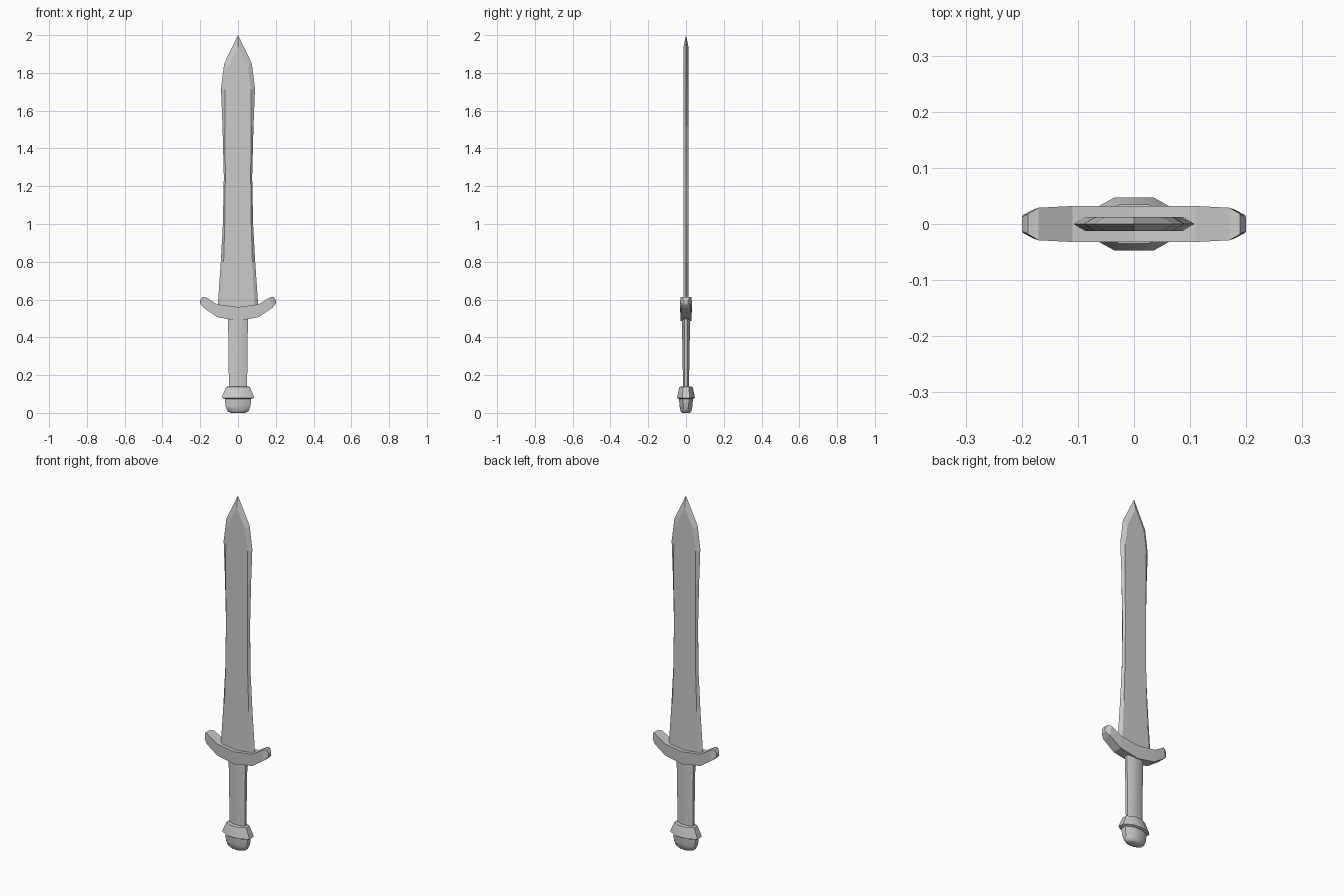
import bpy, bmesh, math

if "Cube" in bpy.data.objects:
    bpy.data.objects.remove(bpy.data.objects["Cube"], do_unlink=True)

steel = bpy.data.materials.new("light_grey")
steel.use_nodes = True
GREY = (0.6, 0.6, 0.6, 1)
steel.diffuse_color = GREY
steel.node_tree.nodes["Principled BSDF"].inputs["Base Color"].default_value = GREY


def loft(name, rings, smooth=0):
    """Skin a list of equal-length closed rings and cap both ends."""
    bm = bmesh.new()
    loops = [[bm.verts.new(p) for p in ring] for ring in rings]
    n = len(loops[0])
    for a, b in zip(loops, loops[1:]):
        for i in range(n):
            j = (i + 1) % n
            bm.faces.new((a[i], a[j], b[j], b[i]))
    bm.faces.new(loops[0])
    bm.faces.new(loops[-1])
    bmesh.ops.remove_doubles(bm, verts=bm.verts, dist=1e-5)
    bmesh.ops.recalc_face_normals(bm, faces=bm.faces)
    mesh = bpy.data.meshes.new(name)
    bm.to_mesh(mesh)
    bm.free()
    mesh.materials.append(steel)
    obj = bpy.data.objects.new(name, mesh)
    bpy.context.collection.objects.link(obj)
    if smooth:
        bpy.ops.object.select_all(action="DESELECT")
        obj.select_set(True)
        bpy.context.view_layer.objects.active = obj
        bpy.ops.object.shade_smooth_by_angle(angle=math.radians(smooth))
    return obj


def oval(half_x, half_y, z):
    """Eight-sided oval with flats facing front and sides."""
    k = math.cos(math.pi / 8)
    angles = [math.pi / 8 + i * math.pi / 4 for i in range(8)]
    return [(half_x / k * math.cos(a), half_y / k * math.sin(a), z) for a in angles]


# Blade: flat faces with ground edges; (edge z, edge half width, flat z, flat half width)
T = 0.0125
stations = [(0.54, 0.109, 0.54, 0.088), (0.8, 0.091, 0.8, 0.076),
            (1.0, 0.08, 1.0, 0.07), (1.25, 0.075, 1.25, 0.067),
            (1.52, 0.082, 1.52, 0.069), (1.72, 0.09, 1.71, 0.068),
            (1.85, 0.073, 1.83, 0.052), (2.0, 0.0, 1.94, 0.0)]
loft("blade", [[(-e, 0, ze), (-f, -T, zf), (f, -T, zf),
                (e, 0, ze), (f, T, zf), (-f, T, zf)]
               for ze, e, zf, f in stations])

# Guard: curved bar with chamfered tips; (x, top z, bottom x, bottom z, half depth)
half = [(0.11, 0.575, 0.11, 0.507, 0.032), (0.17, 0.612, 0.18, 0.555, 0.029),
        (0.189, 0.614, 0.198, 0.574, 0.018), (0.2, 0.597, 0.2, 0.58, 0.012)]
mirrored = [(-a, b, -c, d, e) for a, b, c, d, e in reversed(half)]
bar = mirrored + [(0, 0.56, 0, 0.487, 0.032)] + half
loft("guard", [[(xt, -d, zt), (xt, d, zt), (xb, d * 0.88, zb), (xb, -d * 0.88, zb)]
               for xt, zt, xb, zb, d in bar])

# Grip: gently tapered oval handle
loft("grip", [oval(0.048, 0.016, 0.12), oval(0.05, 0.018, 0.3),
              oval(0.053, 0.023, 0.53)], 50)

# Pommel: flared collar over a rounded end knob
loft("pommel_collar", [oval(0.07, 0.038, 0.074), oval(0.085, 0.047, 0.08),
                       oval(0.081, 0.045, 0.094), oval(0.062, 0.035, 0.138),
                       oval(0.048, 0.02, 0.14)], 35)
loft("pommel_knob", [oval(0.038, 0.021, 0.0), oval(0.055, 0.028, 0.008),
                     oval(0.066, 0.034, 0.035), oval(0.07, 0.037, 0.076)], 50)
